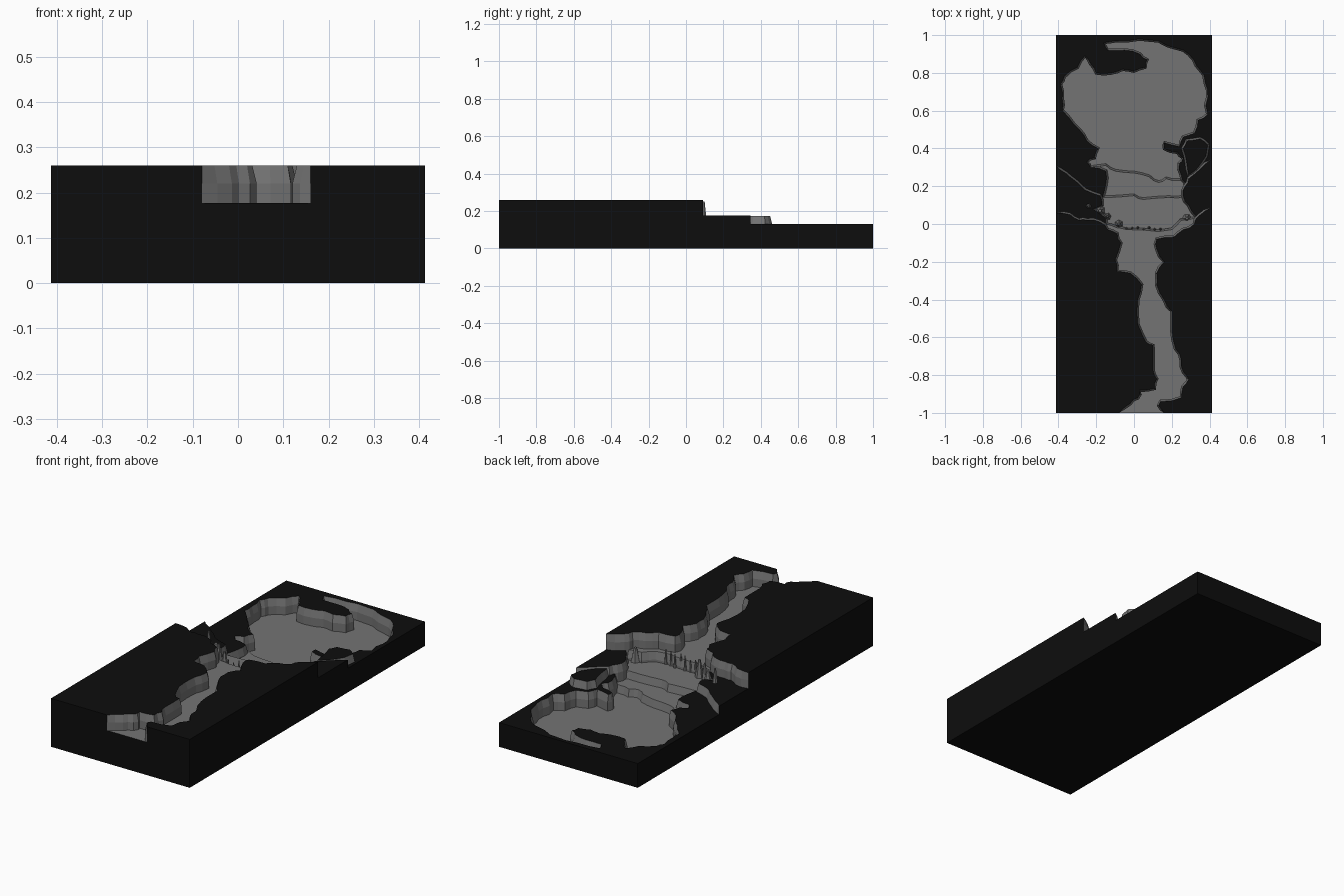
import bpy, bmesh, random
from mathutils import Vector, Matrix

random.seed(4)
if "Cube" in bpy.data.objects:
    bpy.data.objects.remove(bpy.data.objects["Cube"])

HALF_X, HALF_Y = 0.413, 1.0
W, L = 41.3, 100          # block edges in hundredths
SINK = 0.02               # every layer is rooted inside the base


def material(name, value):
    mat = bpy.data.materials.new(name)
    mat.use_nodes = True
    colour = (value, value, value, 1)
    mat.diffuse_color = colour
    shader = mat.node_tree.nodes["Principled BSDF"]
    shader.inputs["Base Color"].default_value = colour
    shader.inputs["Roughness"].default_value = 0.9
    return mat


BLACK = material("black ground", 0.004)
GREY = material("grey rock", 0.175)


def on_border(p, q):
    """True where both points lie on the same outer side of the block."""
    same_x = abs(p.x - q.x) < 1e-5 and abs(p.x) > HALF_X - 1e-4
    same_y = abs(p.y - q.y) < 1e-5 and abs(p.y) > HALF_Y - 1e-4
    return same_x or same_y


def is_outer(p):
    return abs(p.x) > HALF_X - 1e-4 or abs(p.y) > HALF_Y - 1e-4


def roughen(points, amount):
    """Split every inland edge and push the new point off the line."""
    result = []
    for p, q in zip(points, points[1:] + points[:1]):
        result.append(p)
        along = q - p
        if amount and not on_border(p, q) and along.length > 0.03:
            side = Vector((-along.y, along.x)).normalized()
            result.append((p + q) / 2 + side * random.uniform(-amount, amount))
    return result


def new_object(name, bm):
    mesh = bpy.data.meshes.new(name)
    bm.normal_update()
    bm.to_mesh(mesh)
    bm.free()
    mesh.materials.append(BLACK)
    mesh.materials.append(GREY)
    obj = bpy.data.objects.new(name, mesh)
    bpy.context.collection.objects.link(obj)
    return obj


def layer(name, outline, top, top_grey, bottom=SINK, rough=0.007, lean=0.01):
    """Extrude an outline into a slab with rugged, slightly leaning cliffs."""
    pts = [Vector((x / 100, y / 100)) for x, y in outline]
    area = sum(p.cross(q) for p, q in zip(pts, pts[1:] + pts[:1]))
    if area < 0:
        pts.reverse()
    pts = roughen(pts, rough)
    n = len(pts)
    outward = []
    for i, p in enumerate(pts):
        along = pts[(i + 1) % n] - pts[i - 1]
        normal = Vector((along.y, -along.x)).normalized()
        outward.append(Vector((0, 0)) if is_outer(p) else normal)
    bm = bmesh.new()
    rings = []
    for height, push in ((top, 0), (max(top - 0.04, bottom + 0.01), lean), (bottom, lean)):
        rings.append([bm.verts.new((*(p + o * push), height)) for p, o in zip(pts, outward)])
    bm.faces.new(rings[0]).material_index = int(top_grey)
    bm.faces.new(rings[-1][::-1])
    for upper, lower in zip(rings, rings[1:]):
        for i in range(n):
            j = (i + 1) % n
            face = bm.faces.new((upper[i], lower[i], lower[j], upper[j]))
            face.material_index = 0 if on_border(pts[i], pts[j]) else 1
    return new_object(name, bm)


# Base slab, whose top is the lake floor
layer("lake_floor_base", [(-W, -L), (W, -L), (W, L), (-W, L)], 0.045, True, bottom=0)

# Low ground wrapped around the lake
west_shore = [(-20, 0), (-17, 13), (-15, 21), (-15, 28), (-23, 30), (-25, 33), (-21, 35),
              (-19, 40), (-25, 44), (-29, 50), (-32, 53), (-38, 60), (-38, 66), (-39, 74),
              (-37, 78), (-30, 83), (-26, 89), (-23, 85), (-20, 80), (-12, 80), (-6, 82)]
north_shore = [(0, 81), (6, 83), (7, 87), (3, 90), (-5, 92), (-14, 92), (-16, 96),
               (-10, 97), (3, 98), (13, 97), (23, 93), (29, 90), (33, 84), (37, 79)]
east_shore = [(39, 71), (38, 63), (39, 58), (34, 55), (32, 48), (26, 46), (24, 41),
              (16, 43), (16, 40), (23, 38), (26, 35), (24, 32), (25, 26), (27, 22),
              (29, 13), (33, 4), (33, 0)]
layer("lake_shore_ground", [(-W, 0)] + west_shore + north_shore + east_shore
      + [(W, 0), (W, L), (-W, L)], 0.13, False)

# Middle terraces either side of the pools, and the small knoll
layer("west_terrace", [(-W, 31), (-38, 28), (-34, 25), (-26, 18), (-18, 15), (-17, 10),
                       (-22, 8), (-15, 3), (-14, -10), (-W, -10)], 0.175, False)
layer("east_terrace", [(W, 34.5), (35, 29), (29, 24), (27, 20), (26, 15), (29, 10),
                       (33, 4), (33, -10), (W, -10)], 0.175, False)
layer("knoll", [(26, 40), (28, 44), (35, 45), (39, 42), (38, 36), (33, 29),
                (29, 26), (28, 32)], 0.172, False, rough=0.003)

# High ground on both banks of the river
west_bank = [(-8, -L), (-2, -95), (2, -92), (3, -88), (11, -87), (12, -82), (10, -77),
             (10, -64), (6, -62), (2, -53), (2, -40), (4, -32), (-2, -26), (-9, -25),
             (-10, -19), (-7, -10), (-9, -5), (-14, -3), (-18, 1), (-25, 2), (-29, 2), (-34, 5)]
layer("west_high_ground", [(-W, -L)] + west_bank + [(-W, 6)], 0.26, False)
east_bank = [(16, -L), (13, -96), (14, -94), (25, -92), (26, -86), (29, -82), (26, -78),
             (25, -72), (22, -66), (20, -56), (20, -46), (16, -40), (12, -32), (12, -26),
             (16, -20), (12, -13), (12, -8), (21, -7), (26, -3), (32, 0), (34, 4)]
layer("east_high_ground", [(W, -L)] + east_bank + [(W, 9)], 0.26, False)

# River bed and the stepped pools below it
layer("river_bed", [(-15, -L), (30, -L), (32, -80), (25, -40), (20, -10), (36, -1),
                    (32, 3), (25, 2), (20, -3), (13, -4), (-4, -3), (-9, -2), (-15, 0),
                    (-18, -10), (-15, -30), (-5, -50)], 0.177, True, rough=0.004)
layer("upper_pool", [(-25, -10), (36, -10), (33, 10), (29, 15), (18, 14), (5, 13),
                     (0, 15), (-16, 14), (-25, 15)], 0.125, True)
layer("lower_pool", [(-25, 10), (35, 10), (30, 22), (24, 23), (17, 24), (13, 22),
                     (8, 25), (0, 27), (-10, 28), (-15, 31), (-25, 30)], 0.085, True)


def rocks(name, spots):
    """Pointed rocks given as x, y, radius and peak height."""
    bm = bmesh.new()
    for x, y, radius, peak in spots:
        foot = 0.08
        place = Matrix.Translation((x, y, (foot + peak) / 2))
        spin = Matrix.Rotation(random.uniform(0, 3), 4, "Z")
        bmesh.ops.create_cone(bm, cap_ends=True, segments=6, radius1=radius,
                              radius2=radius * 0.2, depth=peak - foot, matrix=place @ spin)
    for face in bm.faces:
        face.material_index = 1
    return new_object(name, bm)


# Rocks along the lip of the falls and the spires at its ends
lip = [(-0.04 + 0.03 * i, -0.025 + random.uniform(-0.005, 0.005), 0.012,
        random.uniform(0.18, 0.205)) for i in range(7)]
rocks("waterfall_rocks", lip)
rocks("rock_spires", [(-0.24, 0.095, 0.025, 0.25), (-0.18, 0.07, 0.04, 0.21),
                      (-0.14, 0.04, 0.025, 0.23), (-0.08, 0.0, 0.03, 0.22),
                      (0.28, 0.03, 0.035, 0.2)])
